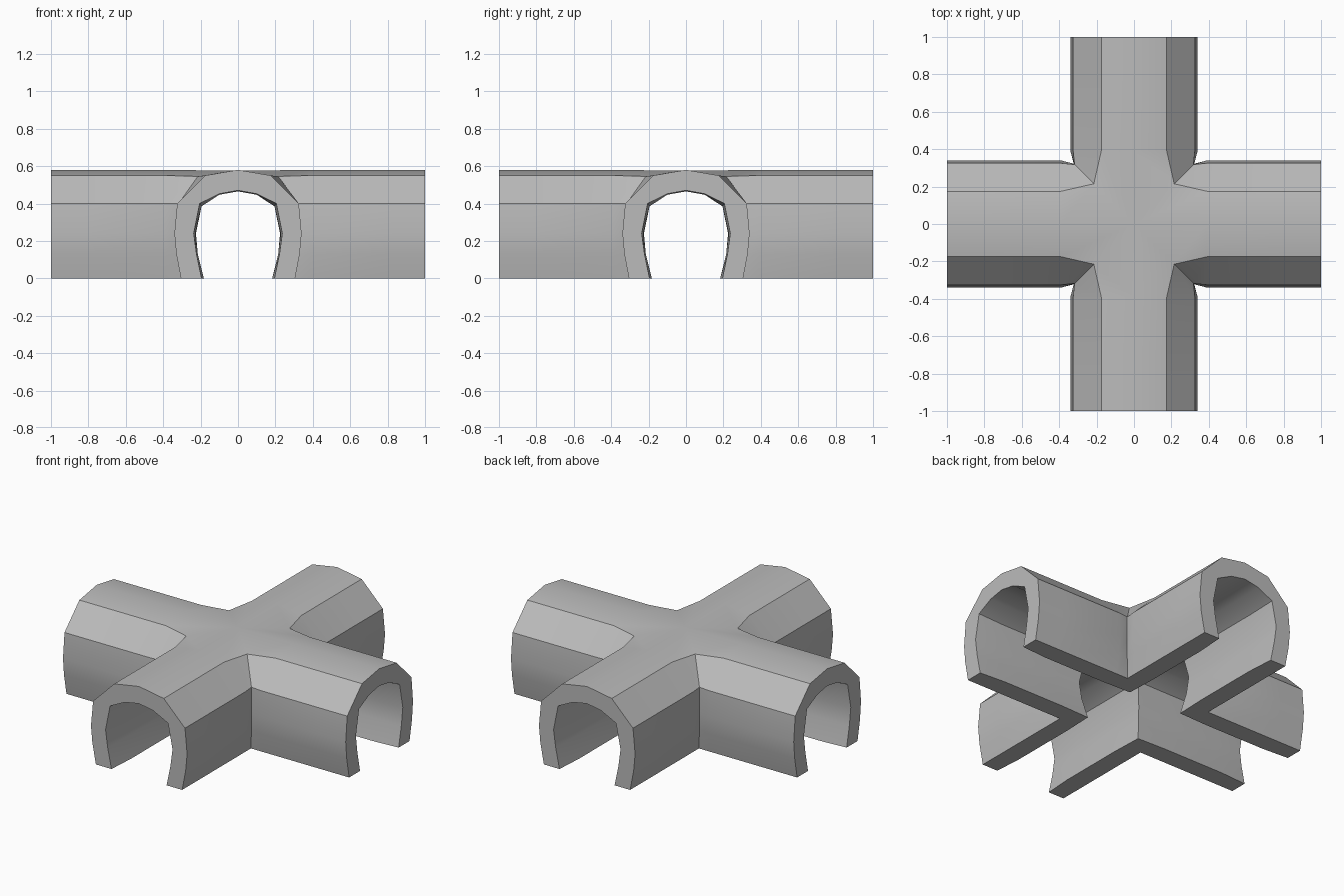
import bpy
import bmesh
import math
from mathutils import Matrix

cube = bpy.data.objects.get("Cube")
if cube:
    bpy.data.objects.remove(cube)

# Single stone grey
grey = bpy.data.materials.new("plain grey")
grey.use_nodes = True
colour = (0.5, 0.5, 0.5, 1)
grey.diffuse_color = colour
grey.node_tree.nodes["Principled BSDF"].inputs["Base Color"].default_value = colour

# Half profiles from crown to foot: (half width, height)
OUTER = [(0, .58), (.175, .55), (.325, .4), (.34, .24), (.33, .13), (.305, 0)]
INNER = [(0, .47), (.1, .452), (.205, .4), (.237, .24), (.222, .13), (.195, 0)]
INNER_MID = [(0, .465), (.1, .447), (.195, .385), (.228, .24), (.215, .13), (.183, 0)]

# Where neighbouring arms meet on the diagonals
OUTER_CORNER = [(0, .575), (.215, .545), (.318, .4), (.322, .24), (.318, .13), (.305, 0)]
INNER_CORNER = [(0, .465), (.11, .45), (.2, .39), (.225, .24), (.215, .13), (.19, 0)]


def loop(outer, inner):
    """Closed arch section, walking over the outside and back along the inside."""
    def whole(half):
        return [(-w, z) for w, z in reversed(half[1:])] + half
    return whole(outer) + whole(inner)[::-1]


def add_ring(bm, section, along=None):
    """Ring across the arm; without a distance it lies on the diagonals."""
    return [bm.verts.new((w, -(abs(w) if along is None else along), z)) for w, z in section]


def add_arm(bm, turn):
    first = len(bm.verts)
    rings = [
        add_ring(bm, loop(OUTER_CORNER, INNER_CORNER)),
        add_ring(bm, loop(OUTER, INNER_MID), .39),
        add_ring(bm, loop(OUTER, INNER_MID), .82),
        add_ring(bm, loop(OUTER, INNER), 1),
    ]
    count = len(rings[0])
    for a, b in zip(rings, rings[1:]):
        for i in range(count):
            j = (i + 1) % count
            bm.faces.new((a[i], a[j], b[j], b[i]))
    # Open arch end, closed between outer and inner edges
    end = rings[-1]
    for i in range(count // 2 - 1):
        bm.faces.new((end[i], end[i + 1], end[count - 2 - i], end[count - 1 - i]))
    verts = list(bm.verts)[first:]
    bmesh.ops.rotate(bm, verts=verts, cent=(0, 0, 0), matrix=Matrix.Rotation(turn, 3, "Z"))


# Four arms welded into one crossing
bm = bmesh.new()
for quarter in range(4):
    add_arm(bm, quarter * math.pi / 2)
bmesh.ops.remove_doubles(bm, verts=bm.verts, dist=.0005)
bmesh.ops.recalc_face_normals(bm, faces=bm.faces)

mesh = bpy.data.meshes.new("tunnel_crossing")
bm.to_mesh(mesh)
bm.free()
mesh.materials.append(grey)
crossing = bpy.data.objects.new("tunnel_crossing", mesh)
bpy.context.collection.objects.link(crossing)
bpy.context.view_layer.objects.active = crossing
crossing.select_set(True)
bpy.ops.object.shade_smooth_by_angle(angle=math.radians(32))
